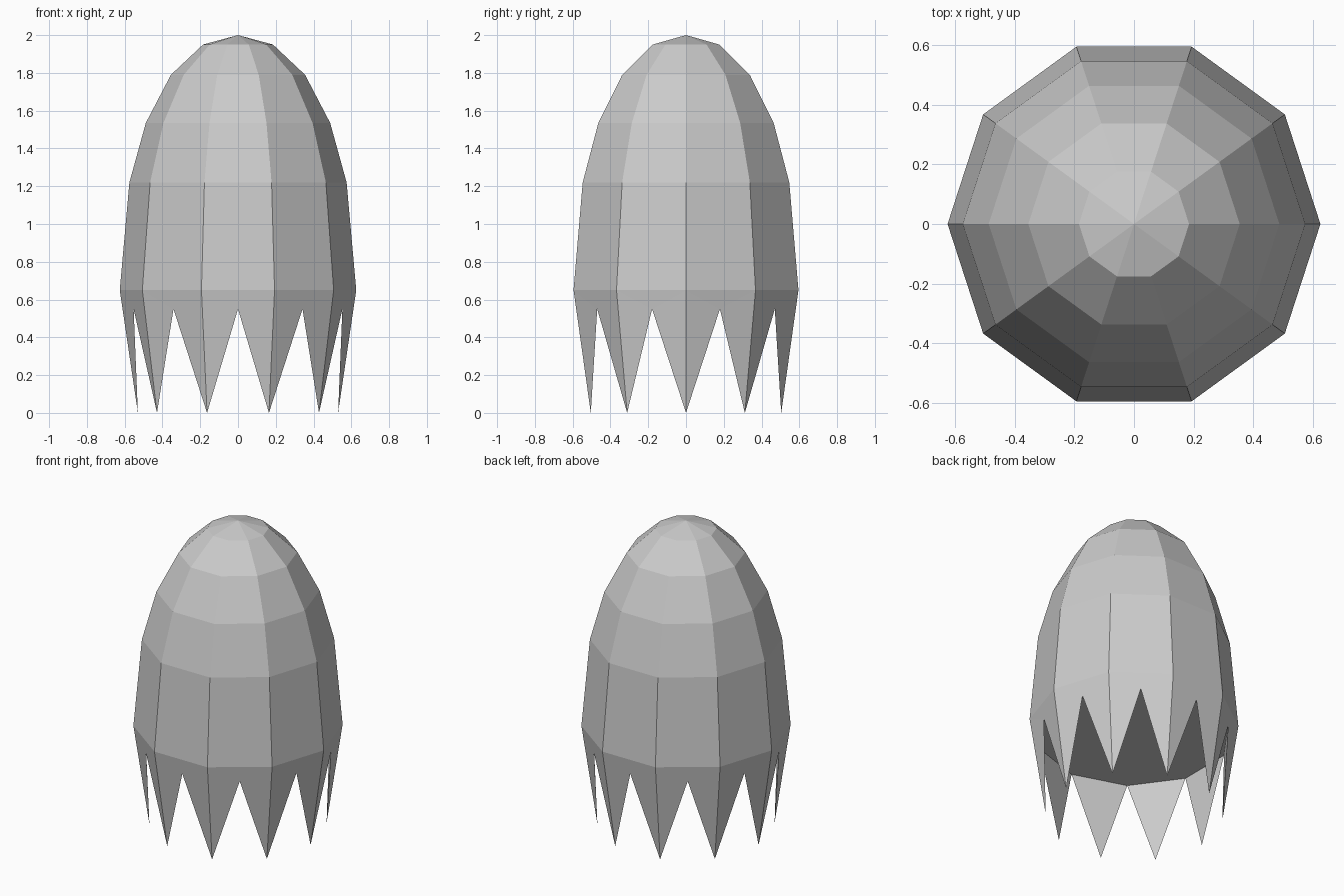
import bpy, bmesh
from math import cos, sin, pi

if "Cube" in bpy.data.objects:
    bpy.data.objects.remove(bpy.data.objects["Cube"])

N = 10
STEP = 2 * pi / N


def ring(bm, radius, z, turn=0.0):
    return [bm.verts.new((radius * cos(i * STEP + turn), radius * sin(i * STEP + turn), z))
            for i in range(N)]


bm = bmesh.new()

# Ten-sided domed body
profile = [(0.626, 0.65), (0.575, 1.22), (0.488, 1.535), (0.355, 1.79), (0.185, 1.95)]
rings = [ring(bm, r, z) for r, z in profile]
apex = bm.verts.new((0, 0, 2.0))
for low, high in zip(rings, rings[1:]):
    for i in range(N):
        j = (i + 1) % N
        bm.faces.new((low[i], low[j], high[j], high[i]))
for i in range(N):
    bm.faces.new((rings[-1][i], rings[-1][(i + 1) % N], apex))

# Pointed fringe: tips below the ribs, notches between them
tips = ring(bm, 0.53, 0.0)
notches = ring(bm, 0.581, 0.55, STEP / 2)
hub = bm.verts.new((0, 0, 0.55))
for i in range(N):
    j = (i + 1) % N
    a, b = rings[0][i], rings[0][j]
    bm.faces.new((a, tips[i], notches[i]))
    bm.faces.new((a, notches[i], b))
    bm.faces.new((b, notches[i], tips[j]))
    # Flat back of each point and the underside
    bm.faces.new((notches[i - 1], notches[i], tips[i]))
    bm.faces.new((notches[i], notches[i - 1], hub))

bmesh.ops.recalc_face_normals(bm, faces=bm.faces)
mesh = bpy.data.meshes.new("fringed_dome")
bm.to_mesh(mesh)
bm.free()
dome = bpy.data.objects.new("fringed_dome", mesh)
bpy.context.collection.objects.link(dome)
